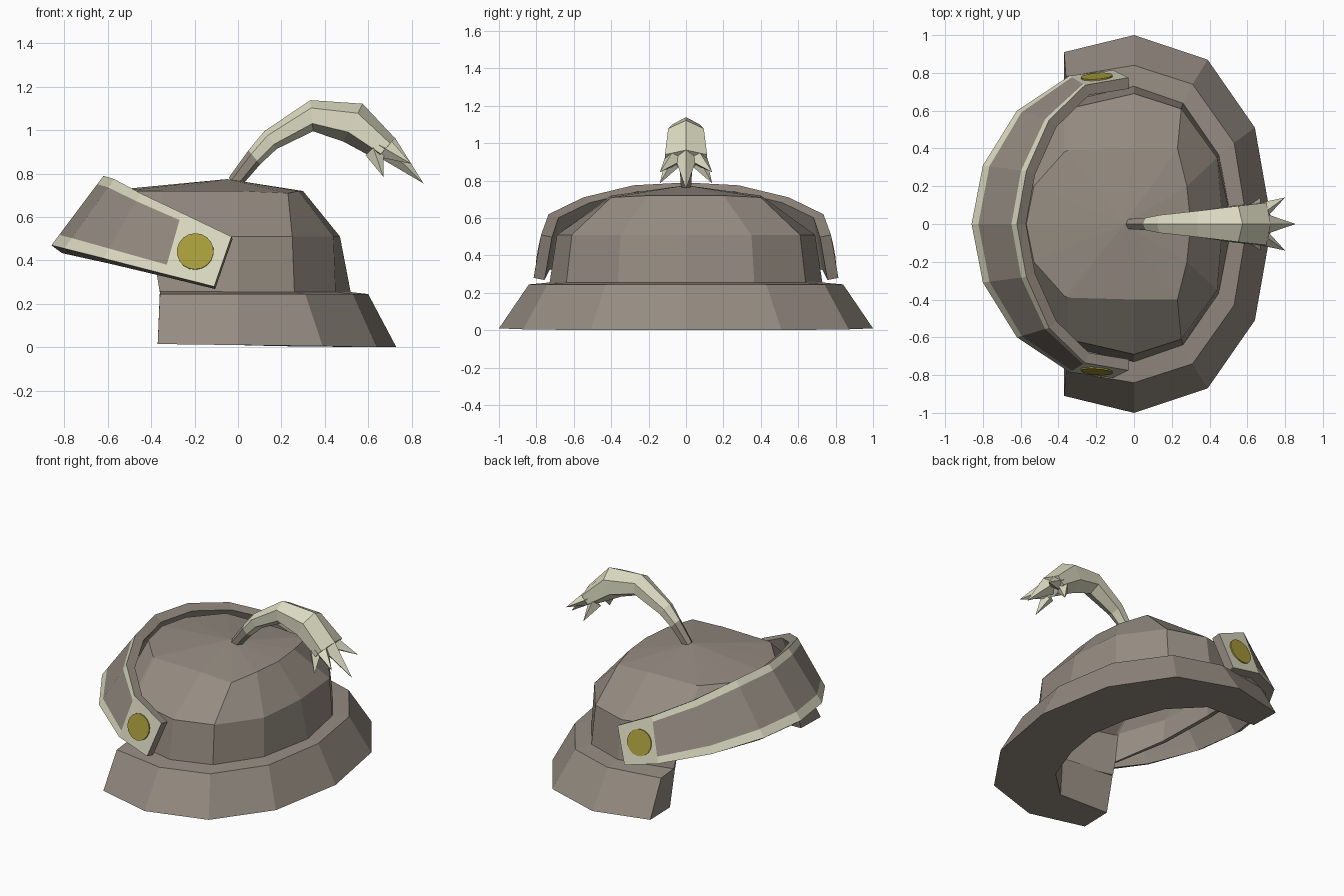
import bpy, bmesh, math
from mathutils import Vector

if "Cube" in bpy.data.objects:
    bpy.data.objects.remove(bpy.data.objects["Cube"])


def material(name, rgb):
    m = bpy.data.materials.new(name)
    m.diffuse_color = (*rgb, 1)
    m.use_nodes = True
    m.node_tree.nodes["Principled BSDF"].inputs["Base Color"].default_value = m.diffuse_color
    return m


brown = material("grey_brown_metal", (0.30, 0.26, 0.22))
pale = material("pale_cream", (0.72, 0.71, 0.54))
gold = material("olive_gold", (0.40, 0.34, 0.045))


def build(name, verts, faces, mats, ids=None, ref=(0, 0, 0.2)):
    """Mesh object; open shells are turned to face away from ref."""
    bm = bmesh.new()
    vs = [bm.verts.new(v) for v in verts]
    for i, f in enumerate(faces):
        face = bm.faces.new([vs[k] for k in f])
        face.material_index = ids[i] if ids else 0
    bmesh.ops.recalc_face_normals(bm, faces=bm.faces)
    bm.normal_update()
    if ref is not None:
        s = sum(f.normal.dot(f.calc_center_median() - Vector(ref)) * f.calc_area() for f in bm.faces)
        if s < 0:
            bmesh.ops.reverse_faces(bm, faces=bm.faces)
    me = bpy.data.meshes.new(name)
    bm.to_mesh(me)
    bm.free()
    for m in mats:
        me.materials.append(m)
    ob = bpy.data.objects.new(name, me)
    bpy.context.collection.objects.link(ob)
    return ob


def mirrored(half, closed):
    """Add the -y half of a line that starts at y = 0 (and ends there if closed)."""
    other = half[1:-1] if closed else half[1:]
    flip = [(x, -y, z) for x, y, z in other]
    return half + flip[::-1] if closed else flip[::-1] + half


def solidify(ob, t, offset_mat=0):
    m = ob.modifiers.new("thickness", 'SOLIDIFY')
    m.thickness, m.offset = t, -1
    m.material_offset = m.material_offset_rim = offset_mat


# dome: three rings and an apex
base = [(.52, 0, .25), (.45, .365, .25), (.26, .64, .25), (0, .73, .25),
        (-.36, .65, .25), (-.375, .635, .34), (-.55, .36, .43), (-.62, 0, .48)]
mid = [(.47, 0, .51), (.44, .35, .51), (.25, .61, .51), (0, .69, .51),
       (-.35, .61, .52), (-.37, .595, .525), (-.55, .34, .58), (-.61, 0, .61)]
top = [(.30, 0, .72), (.28, .2, .72), (.23, .4, .71), (0, .4, .72),
       (-.35, .39, .72), (-.37, .38, .72), (-.53, .2, .72), (-.57, 0, .725)]
rings = [mirrored(r, True) for r in (base, mid, top)]
verts = sum(rings, []) + [(-.05, 0, .775)]
n = len(rings[0])
faces = [(r * n + i, r * n + (i + 1) % n, (r + 1) * n + (i + 1) % n, (r + 1) * n + i)
         for r in range(2) for i in range(n)]
faces += [(2 * n + i, 2 * n + (i + 1) % n, 3 * n) for i in range(n)]
solidify(build("dome", verts, faces, [brown]), .03)

# neck guard: thick sloped brim with a flat underside, open at the front
outer = [(.73, 0, 0), (.64, .51, 0), (.39, .87, .005), (0, 1, .01), (-.37, .91, .015)]
ledge = [(.60, 0, .245), (.53, .43, .245), (.31, .74, .245), (0, .84, .245), (-.36, .78, .245)]
inner = [(.47, 0, .26), (.41, .33, .26), (.235, .59, .26), (0, .68, .26), (-.36, .63, .26)]
under = [(.33, 0, .005), (.29, .25, .005), (.19, .52, .005), (0, .70, .01), (-.37, .70, .02)]
lines = [mirrored(l, False) for l in (outer, ledge, inner, under)]
n = len(lines[0])
faces = [(a * n + i, a * n + i + 1, (a + 1) % 4 * n + i + 1, (a + 1) % 4 * n + i)
         for a in range(4) for i in range(n - 1)]
faces += [(0, n, 2 * n, 3 * n), (n - 1, 2 * n - 1, 3 * n - 1, 4 * n - 1)]
build("neck_guard", sum(lines, []), faces, [brown], ref=None)

# visor: tilted band with pale borders and pale end tabs
low = mirrored([(-.86, 0, .47), (-.80, .31, .455), (-.62, .60, .41), (-.34, .785, .338), (-.11, .815, .28)], False)
high = mirrored([(-.62, 0, .79), (-.57, .28, .775), (-.45, .55, .71), (-.26, .735, .62), (-.03, .775, .51)], False)
n = len(low)
verts, faces, ids = [], [], []
for v in (0, .15, .88, 1):
    verts += [Vector(a).lerp(Vector(b), v) for a, b in zip(low, high)]
for r in range(3):
    for i in range(n - 1):
        faces.append((r * n + i, r * n + i + 1, (r + 1) * n + i + 1, (r + 1) * n + i))
        ids.append(1 if r == 1 and 0 < i < n - 2 else 0)
solidify(build("visor", verts, faces, [pale, brown], ids), .06, 1)

# round studs on the visor tabs
for side, k in (("left", 0), ("right", n - 2)):
    p, q, s, t = (Vector(c) for c in (low[k], low[k + 1], high[k], high[k + 1]))
    c = (p + q + s + t) / 4
    nor = (q - p).cross(s - p).normalized()
    if nor.y * c.y < 0:
        nor.negate()
    u = (s - p).normalized()
    w = nor.cross(u)
    c += Vector((-.012, 0, .004))
    count = 18
    verts = [c + nor * h + (u * math.cos(a) + w * math.sin(a)) * .085
             for h in (-.003, .006) for a in (2 * math.pi * i / count for i in range(count))]
    faces = [(i, (i + 1) % count, count + (i + 1) % count, count + i) for i in range(count)]
    faces += [tuple(range(count)), tuple(range(count, 2 * count))]
    build("stud_" + side, verts, faces, [gold], ref=None)

# plume: six-sided tube; each station is x, z, half width, half thickness, tilt
stations = [(-.02, .755, .03, .035, 130), (.075, .875, .038, .042, 130), (.15, .955, .055, .05, 125),
            (.34, 1.067, .08, .072, 95), (.53, 1.035, .11, .098, 63), (.68, .915, .13, .065, 48)]
verts = []
for x, z, w, t, tilt in stations:
    dx, dz = math.cos(math.radians(tilt)), math.sin(math.radians(tilt))
    for i in range(6):
        a = i * math.pi / 3
        verts.append((x + dx * t * math.cos(a), w * math.sin(a), z + dz * t * math.cos(a)))
faces, ids = [], []
for r in range(len(stations) - 1):
    for i in range(6):
        j = (i + 1) % 6
        faces.append((r * 6 + i, r * 6 + j, r * 6 + 6 + j, r * 6 + 6 + i))
        ids.append(1 if r == 0 else 0)
last = len(verts) - 6
faces += [tuple(range(6)), tuple(range(last, last + 6))]
build("plume", verts, faces, [pale, brown], ids + [1, 0], ref=None)

# feather tips: pointed four-sided spikes at the end of the plume
tips = [((.68, 0, .925), (.855, 0, .755), .06)]
for s in (1, -1):
    tips += [((.67, s * .065, .92), (.80, s * .14, .845), .05),
             ((.63, s * .07, .90), (.67, s * .14, .785), .045)]
for k, (a, b, r) in enumerate(tips):
    a, b = Vector(a), Vector(b)
    d = (b - a).normalized()
    u = d.cross(Vector((0, 1, 0))).normalized()
    w = d.cross(u)
    verts = [a + u * r, a + w * r, a - u * r, a - w * r, b]
    faces = [(i, (i + 1) % 4, 4) for i in range(4)] + [(3, 2, 1, 0)]
    build("feather_tip_%d" % k, verts, faces, [pale], ref=None)
